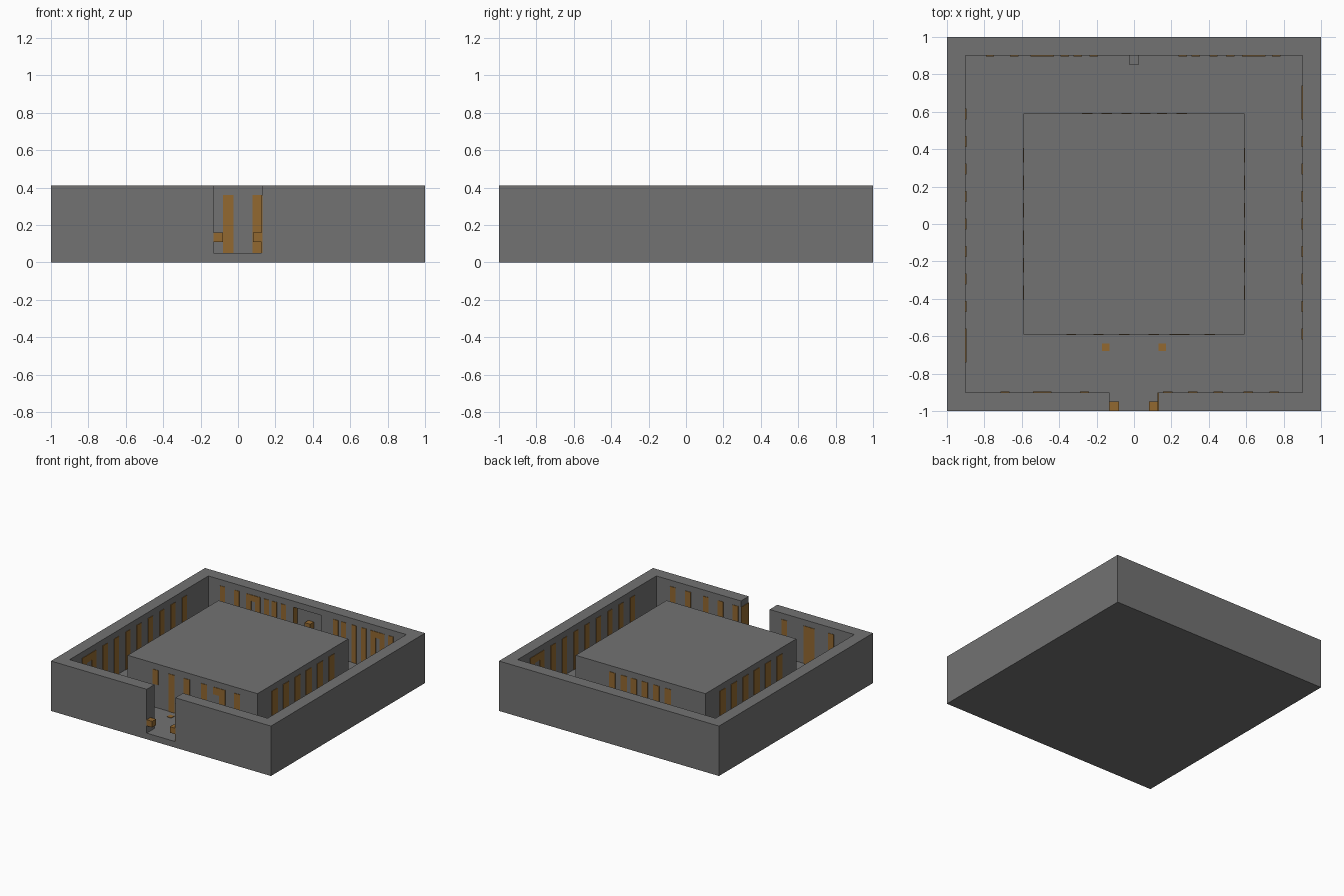
import bpy
from mathutils import Vector

cube = bpy.data.objects.get("Cube")
if cube:
    bpy.data.objects.remove(cube, do_unlink=True)


def make_material(name, color):
    mat = bpy.data.materials.new(name)
    mat.use_nodes = True
    mat.diffuse_color = (*color, 1)
    mat.node_tree.nodes["Principled BSDF"].inputs["Base Color"].default_value = (*color, 1)
    return mat


stone = make_material("grey stone", (0.17, 0.17, 0.17))
amber = make_material("amber", (0.29, 0.14, 0.03))


def box(name, x, y, z, mat):
    """Box between the given (low, high) pairs."""
    corners = [(a, b, c) for a in x for b in y for c in z]
    faces = [(0, 1, 3, 2), (4, 6, 7, 5), (0, 4, 5, 1), (2, 3, 7, 6), (0, 2, 6, 4), (1, 5, 7, 3)]
    mesh = bpy.data.meshes.new(name)
    mesh.from_pydata(corners, [], faces)
    mesh.materials.append(mat)
    obj = bpy.data.objects.new(name, mesh)
    bpy.context.collection.objects.link(obj)
    return obj


def carve(target, x, y, z):
    """Cut a box-shaped hollow out of the target."""
    cutter = box("cutter", x, y, z, stone)
    cutter.hide_render = True
    mod = target.modifiers.new("hollow", 'BOOLEAN')
    mod.operation = 'DIFFERENCE'
    mod.solver = 'EXACT'
    mod.object = cutter
    bpy.context.view_layer.objects.active = target
    bpy.ops.object.modifier_apply(modifier=mod.name)
    bpy.data.objects.remove(cutter, do_unlink=True)


FLOOR, TOP, INNER, CORE, DOOR = 0.05, 0.41, 0.90, 0.59, 0.13
LINTEL, THIN = 0.36, 0.004

# Walled court with a front gateway and a shallow back niche
court = box("court_walls", (-1, 1), (-1, 1), (0, TOP), stone)
carve(court, (-INNER, INNER), (-INNER, INNER), (FLOOR, TOP + 0.1))
carve(court, (-DOOR, DOOR), (-1.1, -INNER + 0.1), (FLOOR, TOP + 0.1))
carve(court, (-DOOR, DOOR), (INNER - 0.1, 0.95), (FLOOR, LINTEL))

# Central block
box("central_block", (-CORE, CORE), (-CORE, CORE), (FLOOR, TOP), stone)

# Gateway pegs, niche knob and ledge
for side, name in ((-1, "right"), (1, "left")):
    box("gate_peg_" + name, sorted((side * 0.08, side * DOOR)), (-1, -0.95), (0.11, 0.16), amber)
    box("floor_mark_" + name, (side * 0.15 - 0.02, side * 0.15 + 0.02), (-0.68, -0.64),
        (FLOOR, FLOOR + THIN), amber)
box("niche_knob", (-0.025, 0.025), (0.90, 0.95), (0.21, 0.26), amber)
box("niche_ledge", (-0.025, 0.025), (0.85, 0.90), (0.11, 0.16), stone)


def stripe(name, axis, plane, facing, span, z=(FLOOR, LINTEL)):
    """Thin painted plate on a wall; axis is the wall's normal axis."""
    depth = sorted((plane, plane + facing * THIN))
    if axis == 'x':
        box(name, depth, span, z, amber)
    else:
        box(name, span, depth, z, amber)


def row(name, axis, plane, facing, centres, width=0.06):
    for c in centres:
        stripe(name, axis, plane, facing, (c - width / 2, c + width / 2))


# Side walls: evenly spaced stripes, with a bar linking the pair nearest the front or back
steps = [0.147 * i for i in range(-4, 5)]
for side, name in ((-1, "right"), (1, "left")):
    row(name + "_wall_stripe", 'x', side * INNER, -side, steps + [side * 0.71])
    stripe(name + "_wall_bar", 'x', side * INNER, -side, sorted((side * 0.59, side * 0.71)), (0.30, LINTEL))
    row(name + "_block_stripe", 'x', side * CORE, side, [0.147 * (i - 2.5) for i in range(6)], 0.075)

# Back and front walls
row("back_wall_stripe", 'y', INNER, -1,
    [-0.77, -0.64, -0.53, -0.45, -0.37, -0.30, -0.215, 0.26, 0.33, 0.425, 0.515, 0.60, 0.68, 0.76], 0.045)
for a, b in ((-0.55, -0.43), (0.58, 0.70)):
    stripe("back_wall_bar", 'y', INNER, -1, (a, b), (0.31, LINTEL))
row("front_wall_stripe", 'y', -INNER, 1, [0.75, 0.61, 0.45, 0.315, 0.18, -0.265, -0.48, -0.69], 0.05)
stripe("front_wall_wide_stripe", 'y', -INNER, 1, (-0.54, -0.44))

# Block front and back
row("block_front_stripe", 'y', -CORE, -1, [-0.19, -0.052, 0.105, 0.27, 0.405], 0.055)
stripe("block_front_bar", 'y', -CORE, -1, (0.19, 0.29), (0.30, LINTEL))
stripe("block_front_short", 'y', -CORE, -1, (-0.36, -0.31), (0.24, LINTEL))
row("block_back_stripe", 'y', CORE, 1, [0.255, 0.15, 0.06, -0.04, -0.145, -0.25], 0.055)

# Painted door jambs
stripe("gate_jamb", 'x', DOOR, -1, (-1, -INNER))
stripe("niche_jamb", 'x', -DOOR, 1, (INNER, 0.95))
